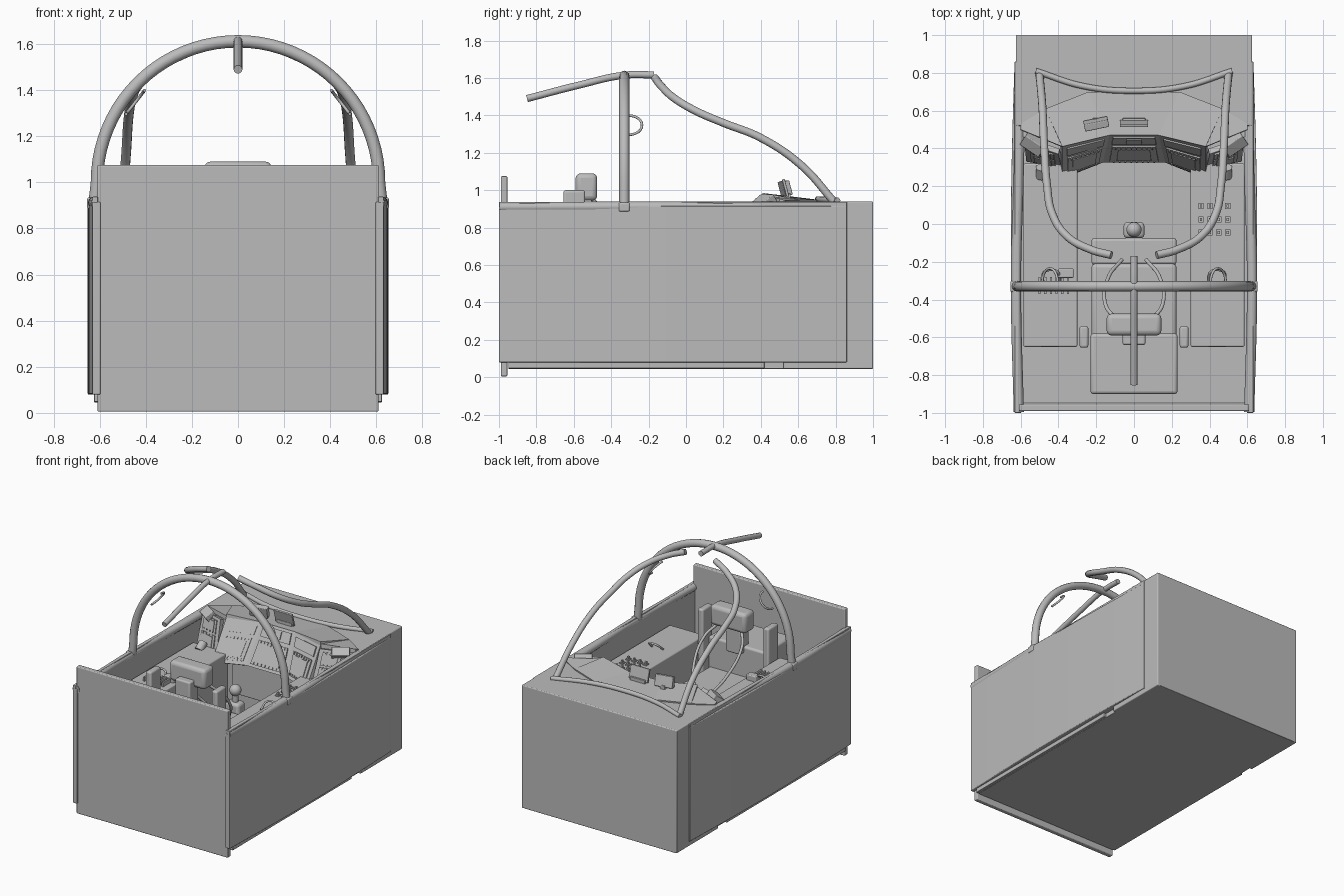
import bpy, bmesh, math
from mathutils import Vector

if "Cube" in bpy.data.objects:
    bpy.data.objects.remove(bpy.data.objects["Cube"])

grey = bpy.data.materials.new("plain grey")
grey.diffuse_color = (0.5, 0.5, 0.5, 1)
grey.use_nodes = True
grey.node_tree.nodes["Principled BSDF"].inputs["Base Color"].default_value = grey.diffuse_color


def finish(name, bm, bevel=0.0, smooth=True):
    bmesh.ops.recalc_face_normals(bm, faces=bm.faces)
    me = bpy.data.meshes.new(name)
    bm.to_mesh(me)
    bm.free()
    ob = bpy.data.objects.new(name, me)
    bpy.context.collection.objects.link(ob)
    me.materials.append(grey)
    if smooth:
        for p in me.polygons:
            p.use_smooth = True
        me.set_sharp_from_angle(angle=math.radians(40))
    if bevel:
        m = ob.modifiers.new("bevel", 'BEVEL')
        m.width, m.segments = bevel, 3
    return ob


def box(name, x, y, z, bevel=0.0, rot=None):
    """Box from ranges, optionally rotated about its centre."""
    bm = bmesh.new()
    bmesh.ops.create_cube(bm, size=1)
    for v in bm.verts:
        v.co = Vector((v.co.x * (x[1] - x[0]), v.co.y * (y[1] - y[0]), v.co.z * (z[1] - z[0])))
    ob = finish(name, bm, bevel)
    ob.location = (sum(x) / 2, sum(y) / 2, sum(z) / 2)
    if rot:
        ob.rotation_euler = rot
    return ob


def tube(name, pts, r, straight=False):
    """Round capped tube through points."""
    cu = bpy.data.curves.new(name, 'CURVE')
    cu.dimensions = '3D'
    cu.bevel_depth, cu.bevel_resolution = r, 4
    cu.use_fill_caps = True
    cu.resolution_u = 8
    sp = cu.splines.new('POLY' if straight else 'BEZIER')
    if straight:
        sp.points.add(len(pts) - 1)
        for p, c in zip(sp.points, pts):
            p.co = (*c, 1)
    else:
        sp.bezier_points.add(len(pts) - 1)
        for p, c in zip(sp.bezier_points, pts):
            p.co = c
            p.handle_left_type = p.handle_right_type = 'AUTO'
    sp.use_smooth = True
    cu.materials.append(grey)
    ob = bpy.data.objects.new(name, cu)
    bpy.context.collection.objects.link(ob)
    return ob


def slab(name, corners, t):
    """Flat polygon extruded backwards along its normal."""
    bm = bmesh.new()
    f = bm.faces.new([bm.verts.new(c) for c in corners])
    f.normal_update()
    n = f.normal.copy()
    r = bmesh.ops.extrude_face_region(bm, geom=[f], use_keep_orig=True)
    bmesh.ops.translate(bm, vec=-n * t, verts=[g for g in r["geom"] if isinstance(g, bmesh.types.BMVert)])
    return finish(name, bm, 0, False)


def on_quad(c, u, v, lift=0.0):
    """Point on a quad (corners bottom-left, bottom-right, top-right, top-left)."""
    a, b, d, e = [Vector(p) for p in c]
    n = (b - a).cross(e - a).normalized()
    return a.lerp(b, u).lerp(e.lerp(d, u), v) + n * lift


def plate(name, c, u0, u1, v0, v1, h):
    q = [on_quad(c, u, v, h) for u, v in ((u0, v0), (u1, v0), (u1, v1), (u0, v1))]
    slab(name, q, h)


def instrument_panel(name, c, screens, keys):
    """Dash panel with raised screen bezels, recessed-looking screens and edge keys."""
    slab(name, c, 0.03)
    for u0, u1, v0, v1 in screens:
        plate(name + "_bezel", c, u0, u1, v0, v1, 0.009)
        du, dv = (u1 - u0) * 0.14, (v1 - v0) * 0.14
        plate(name + "_screen", c, u0 + du, u1 - du, v0 + dv, v1 - dv, 0.014)
        for i in range(keys):
            u = u0 + (u1 - u0) * (i + 0.75) / (keys + 0.5)
            for v in (v0 + dv * 0.2, v1 - dv * 0.8):
                plate(name + "_key", c, u - 0.012, u + 0.012, v, v + dv * 0.6, 0.016)


# tub: floor, nose block and rear bulkhead
box("floor", (-.605, .605), (-.95, 1), (.045, .08), .004)
box("nose_block", (-.625, .625), (.52, 1), (.045, .94), .006)
box("bulkhead", (-.61, .61), (-.99, -.955), (.005, 1.075), .006)

# bowed side walls, closed from inner to outer face
for s in (-1, 1):
    bm = bmesh.new()
    n = 12
    rings = []
    for i in range(n + 1):
        y = -1 + 1.86 * i / n
        xo = .632 + .02 * math.sin(math.pi * i / n)
        rings.append([bm.verts.new((s * x, y, z)) for x, z in ((.597, .08), (xo, .08), (xo, .915), (.597, .915))])
    for a, b in zip(rings, rings[1:]):
        for k in range(4):
            bm.faces.new((a[k], a[(k + 1) % 4], b[(k + 1) % 4], b[k]))
    bm.faces.new(rings[0])
    bm.faces.new(rings[-1])
    finish("side_wall", bm, .005)
    tube("sill_rail", [(s * .61, -.995, .91), (s * .625, -.3, .912), (s * .612, .2, .912), (s * .605, .52, .912)], .027)
    box("sill_strip", (s * .62 - .012, s * .62 + .012), (-1, .86), (.91, .938), .004)
    box("lower_sill", (s * .61 - .014, s * .61 + .014), (-.95, .42), (.048, .08), .004)

# roll hoop, windscreen bows and spine tube
R = .612
hoop = [(R * math.cos(math.pi * i / 40), -.33, 1.0 + R * math.sin(math.pi * i / 40)) for i in range(41)]
tube("roll_hoop", [(.622, -.33, .91)] + hoop + [(-.622, -.33, .91)], .027, True)
for s in (-1, 1):
    tube("windscreen_bow", [(s * .50, .79, .94), (s * .485, .62, 1.13), (s * .475, .4, 1.28), (s * .46, .2, 1.36),
                            (s * .435, .06, 1.42), (s * .36, -.06, 1.49), (s * .23, -.135, 1.56), (s * .12, -.165, 1.60)], .021)
    # small grab loop inside the hoop
    a = math.radians(38)
    ring = []
    for i in range(13):
        t = math.pi * i / 12
        d = .065 * math.cos(t)
        ring.append((s * (.565 * math.cos(a) - d * math.sin(a)), -.305 + .07 * math.sin(t),
                     1.0 + .565 * math.sin(a) + d * math.cos(a)))
    tube("grab_loop", ring, .007, True)
    # hoop foot
    box("hoop_foot", (s * .63 - .025, s * .63 + .025), (-.36, -.30), (.885, .935), .01)
tube("deck_bow", [(-.52, .81, .945), (-.27, .73, .95), (0, .705, .952), (.27, .73, .95), (.52, .81, .945)], .016)
tube("spine_tube", [(0, -.17, 1.617), (0, -.33, 1.615), (0, -.58, 1.56), (0, -.85, 1.49)], .019)

# side consoles with their controls
for s in (-1, 1):
    box("side_console", sorted((s * .30, s * .585)), (-.65, .32), (.08, .76), .008)
    tube("console_handle", [(s * .44 - .045, -.30, .765), (s * .44 - .03, -.25, .81), (s * .44 + .03, -.25, .81),
                            (s * .44 + .045, -.30, .765)], .007)
    tube("vent_knob", [(s * .49, .25, .75), (s * .49, .30, .79)], .03, True)
for i in range(4):
    for j in range(3):
        x, y = .355 + .047 * i, -.045 + .07 * j
        box("console_button", (x - .014, x + .014), (y - .016, y + .016), (.755, .768))
        box("button_cap", (x - .006, x + .006), (y - .008, y + .008), (.765, .785))
box("throttle_block", (-.40, -.32), (-.285, -.235), (.755, .80), .006)
for i in range(6):
    x = -.50 + .03 * i
    box("throttle_lever", (x - .006, x + .006), (-.37, -.28), (.755, .79))

# seat, headrest, posts and harness
box("seat_base", (-.22, .22), (-.86, -.09), (.08, .50), .01)
box("seat_cushion", (-.225, .225), (-.60, -.21), (.50, .58), .02)
box("seat_front", (-.225, .225), (-.215, -.075), (.08, .56), .015)
box("seat_back", (-.23, .23), (-.90, -.58), (.30, .80), .015)
box("headrest_stem", (-.06, .06), (-.64, -.54), (.75, 1.0), .01)
box("headrest", (-.145, .145), (-.59, -.475), (.945, 1.09), .025)
for s in (-1, 1):
    box("seat_post", (s * .265 - .023, s * .265 + .023), (-.655, -.54), (.08, 1.0), .012)
    tube("harness_strap", [(s * .10, -.50, .95), (s * .15, -.43, .88), (s * .135, -.28, .72), (s * .065, -.19, .60)], .010)

# control stick
tube("stick_shaft", [(0, -.03, .08), (0, -.03, .68)], .022, True)
bm = bmesh.new()
bmesh.ops.create_uvsphere(bm, u_segments=20, v_segments=12, radius=.04)
finish("stick_knob", bm).location = (0, -.03, .70)
box("stick_base", (-.055, .055), (-.075, .01), (.08, .62), .02)

# instrument panel: centre, angled wings and outer pods
centre = [(-.165, .325, .70), (.165, .325, .70), (.13, .47, .965), (-.13, .47, .965)]
instrument_panel("centre_panel", centre, [(.1, .9, .06, .62)], 8)
plate("upper_strip", centre, .08, .92, .70, .95, .009)
plate("upper_display", centre, .35, .65, .74, .92, .016)
for s in (-1, 1):
    def order(q):
        return q if s > 0 else [q[1], q[0], q[3], q[2]]
    wing = order([(s * .165, .325, .70), (s * .38, .24, .70), (s * .38, .41, .965), (s * .13, .47, .965)])
    instrument_panel("wing_panel", wing, [(.12, .88, .08, .62)], 7)
    plate("wing_strip", wing, .1, .9, .70, .92, .009)
    pod = order([(s * .385, .30, .72), (s * .57, .33, .72), (s * .58, .43, .955), (s * .40, .37, .955)])
    instrument_panel("outer_panel", pod, [(.15, .85, .1, .5), (.15, .85, .55, .92)], 4)
    box("side_pod", (s * .53 - .06, s * .53 + .06), (.39, .46), (.90, .965), .004, (math.radians(35), 0, s * .6))
    # coaming leaves on each side
    leaf = [(s * .13, .47, .968), (s * .38, .41, .985), (s * .47, .61, .95), (s * .24, .70, .95)]
    slab("coaming_leaf", leaf if s > 0 else leaf[::-1], .03)
    outer = [(s * .38, .41, .97), (s * .60, .50, .955), (s * .60, .53, .945), (s * .47, .61, .948)]
    slab("outer_coaming", outer if s > 0 else outer[::-1], .03)
slab("centre_coaming", [(-.13, .47, .968), (.13, .47, .968), (.24, .70, .95), (-.24, .70, .95)], .03)
box("panel_backing", (-.59, .59), (.46, .53), (.08, .93))
box("footwell_panel", (-.30, .30), (.36, .47), (.45, .72), .005)

# sight glass and display on top of the coaming
box("sight_plate", (-.075, .075), (.525, .54), (.965, 1.06), .003, (math.radians(15), 0, 0))
box("sight_foot", (-.06, .06), (.53, .56), (.95, .985), .003)
box("top_display", (-.265, -.135), (.51, .55), (.97, 1.05), .005, (math.radians(15), 0, .2))
box("display_foot", (-.22, -.18), (.52, .56), (.95, .99), .003)
